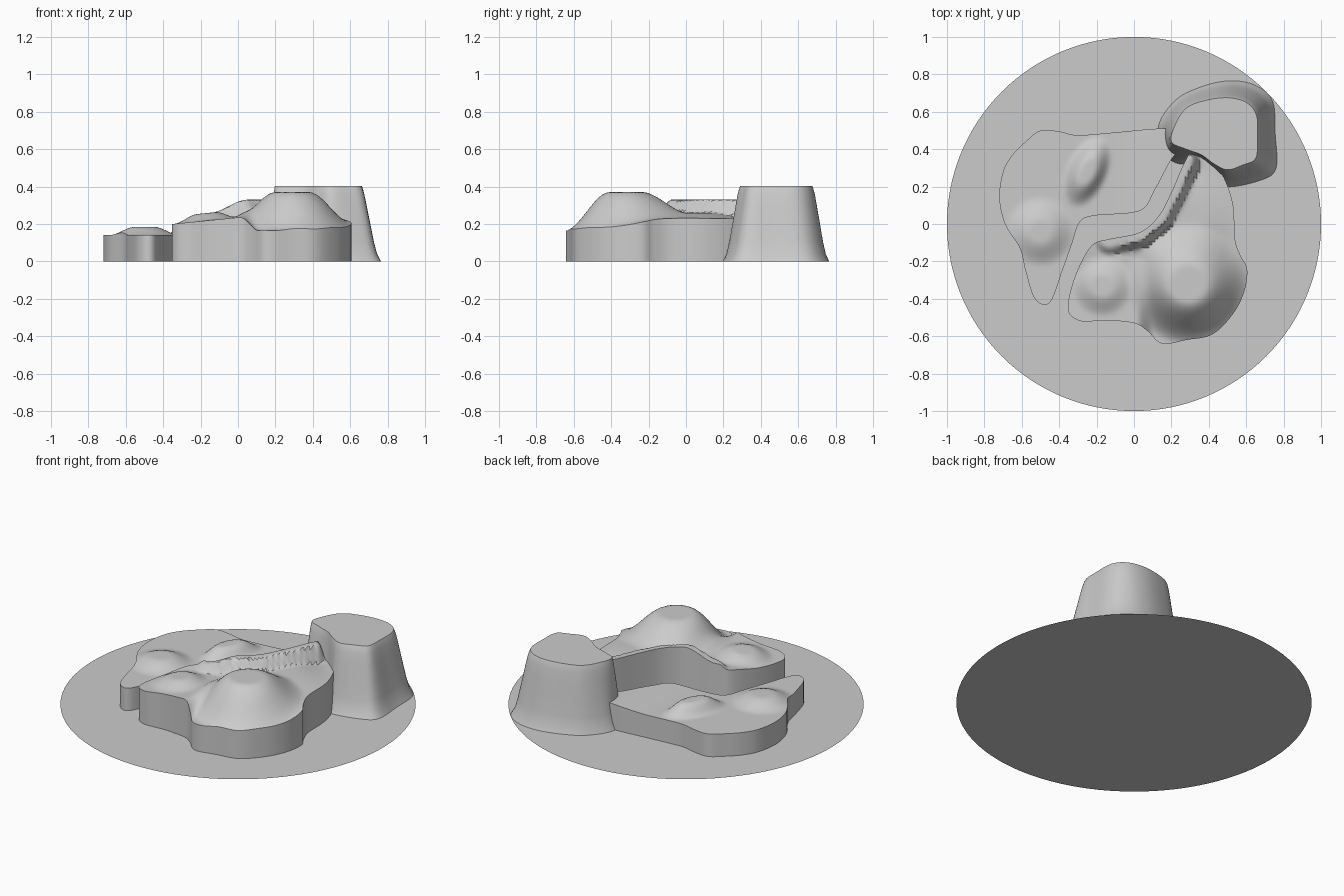
import bpy, bmesh, math
from mathutils import Vector
from mathutils.geometry import delaunay_2d_cdt, intersect_point_line

if "Cube" in bpy.data.objects:
    bpy.data.objects.remove(bpy.data.objects["Cube"])


def smooth(t):
    t = max(0.0, min(1.0, t))
    return t * t * (3 - 2 * t)


def spline(pts, n=6):
    """Closed Catmull-Rom loop through 2D points."""
    p = [Vector(q) for q in pts]
    out = []
    for i in range(len(p)):
        a, b, c, d = (p[(i + k) % len(p)] for k in (-1, 0, 1, 2))
        for s in range(n):
            t = s / n
            out.append(0.5 * (2 * b + (c - a) * t + (2 * a - 5 * b + 4 * c - d) * t * t
                              + (3 * b - a - 3 * c + d) * t ** 3))
    return out


def hill(x, y, cx, cy, r0, r1, sx=1.0, rot=0.0):
    """1 on a flat summit of radius r0, fading to 0 at r1."""
    dx, dy = x - cx, y - cy
    u = dx * math.cos(rot) + dy * math.sin(rot)
    v = -dx * math.sin(rot) + dy * math.cos(rot)
    return 1 - smooth((math.hypot(u / sx, v) - r0) / (r1 - r0))


def path_dist(x, y, path):
    q, best = Vector((x, y)), 9
    for a, b in zip(path, path[1:]):
        a, b = Vector(a), Vector(b)
        c, t = intersect_point_line(q, a, b)
        best = min(best, (q - (a + (b - a) * max(0, min(1, t)))).length)
    return best


def finish(name, bm, angle=40):
    bmesh.ops.recalc_face_normals(bm, faces=bm.faces)
    me = bpy.data.meshes.new(name)
    bm.to_mesh(me)
    bm.free()
    ob = bpy.data.objects.new(name, me)
    bpy.context.collection.objects.link(ob)
    bpy.ops.object.select_all(action='DESELECT')
    ob.select_set(True)
    bpy.context.view_layer.objects.active = ob
    bpy.ops.object.shade_smooth_by_angle(angle=math.radians(angle))
    return ob


def terrain(name, outline, height, step=0.016):
    """Height-mapped land inside an outline, with sheer cliffs to the ground."""
    loop = spline(outline)
    n, k = len(loop), int(1 / step)
    grid = [Vector((i * step, j * step)) for i in range(-k, k) for j in range(-k, k)]
    vs, _, fs, *_ = delaunay_2d_cdt(loop + grid, [], [list(range(n))], 1, 1e-5)
    bm = bmesh.new()
    used = {}
    for f in fs:
        for i in f:
            if i not in used:
                used[i] = bm.verts.new((vs[i].x, vs[i].y, height(vs[i].x, vs[i].y)))
        bm.faces.new([used[i] for i in f])
    rim = [e for e in bm.edges if e.is_boundary]
    ext = bmesh.ops.extrude_edge_only(bm, edges=rim)
    for v in ext['geom']:
        if isinstance(v, bmesh.types.BMVert):
            v.co.z = 0
    return finish(name, bm)


# Round ground disc
bm = bmesh.new()
bmesh.ops.create_circle(bm, cap_ends=True, segments=128, radius=1)
finish("ground_disc", bm)

# Low western land with two knolls
west = [(.25, .5), (.13, .51), (-.1, .49), (-.3, .475), (-.4, .495), (-.5, .5), (-.58, .44), (-.65, .37),
        (-.7, .28), (-.72, .14), (-.69, 0), (-.61, -.13), (-.58, -.25), (-.53, -.4), (-.45, -.42),
        (-.38, -.24), (-.33, -.1), (-.29, .01), (-.21, .045), (.03, .07), (.11, .18), (.19, .33), (.25, .42)]


def west_height(x, y):
    return (0.14 + 0.045 * hill(x, y, -.5, -.04, .05, .19)
            + 0.065 * hill(x, y, -.25, .28, .035, .11, 1.9, math.radians(65))
            + 0.02 * smooth((x + .1) / .3))


terrain("west_land", west, west_height)

# High eastern land with ridge along the channel, a peak and a lower hill
bank = [(-.13, -.08), (.03, -.045), (.13, .04), (.2, .17), (.27, .33)]
east = [(.33, .42), (.4, .36), (.48, .25), (.53, .1), (.54, -.08), (.57, -.17), (.605, -.24), (.59, -.36), (.53, -.48),
        (.42, -.59), (.28, -.62), (.15, -.64), (.07, -.57), (0, -.53), (-.15, -.515), (-.28, -.52), (-.35, -.47),
        (-.34, -.36), (-.29, -.22), (-.22, -.11)] + bank


def east_height(x, y):
    base = 0.165 + 0.065 * smooth((y + .5) / .42)
    base += 0.03 * hill(x, y, .2, 0, .15, .36)
    lift = 0.2 + 0.1 * (x + .35)
    base += max(0, lift - base) * (1 - smooth((x - .01) / .1))
    base += 0.04 * hill(x, y, -.17, -.33, .05, .17)
    p = hill(x, y, .29, -.32, .09, .33)
    base += (0.37 - base) * p
    top = 0.26 + 0.07 * smooth((x + .15) / .2)
    r = 1 - smooth((path_dist(x, y, bank) - .04) / .05)
    return base + max(0, top - base) * r


terrain("east_land", east, east_height)

# Tall flat-topped mesa with flared foot
top = [(.2, .44), (.22, .53), (.28, .62), (.38, .66), (.5, .675), (.6, .65), (.655, .58), (.66, .45),
       (.65, .35), (.58, .315), (.5, .29), (.43, .32), (.36, .37), (.28, .4)]
foot = [(.17, .37), (.13, .52), (.22, .66), (.35, .73), (.5, .765), (.64, .745), (.74, .66), (.755, .48),
        (.76, .3), (.68, .235), (.49, .2), (.42, .28), (.34, .34), (.25, .32)]
profile = [(0, 1), (.04, .8), (.1, .65), (.2, .46), (.3, .27), (.36, .15), (.39, .06), (.403, 0)]
a, b = spline(top), spline(foot)
bm = bmesh.new()
rings = [[bm.verts.new((*p.lerp(q, t), z)) for p, q in zip(a, b)] for z, t in profile]
for r, s in zip(rings, rings[1:]):
    for i in range(len(r)):
        j = (i + 1) % len(r)
        bm.faces.new((r[i], r[j], s[j], s[i]))
bm.faces.new(rings[-1])
finish("mesa", bm)
